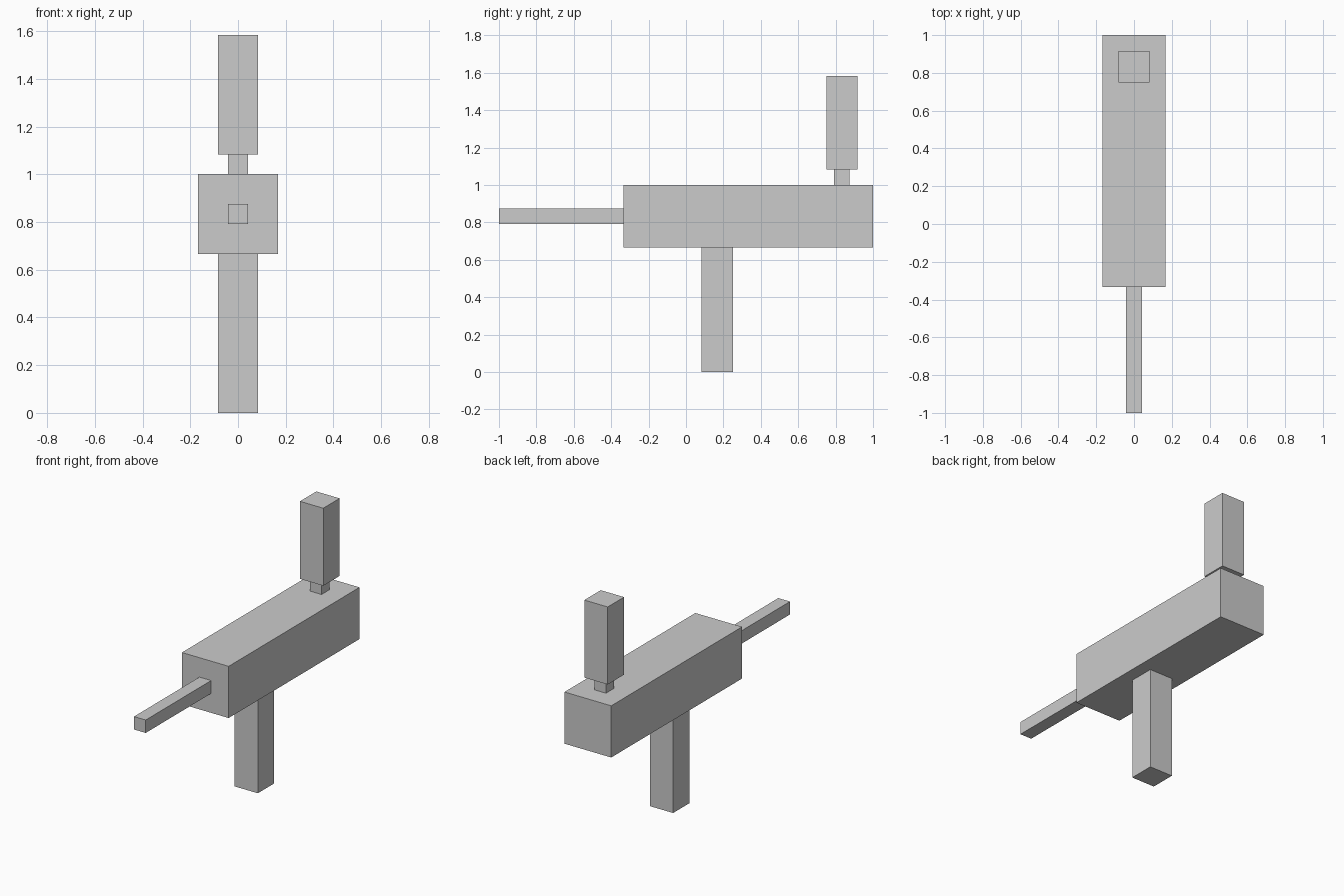
import bpy

if "Cube" in bpy.data.objects:
    bpy.data.objects.remove(bpy.data.objects["Cube"])

U = 1 / 24  # modelling grid step


def box(name, x, y, z):
    """Box spanning the given (min, max) ranges, in grid steps."""
    ranges = (x, y, z)
    bpy.ops.mesh.primitive_cube_add(
        size=1, location=[(a + b) / 2 * U for a, b in ranges])
    obj = bpy.context.object
    obj.name = obj.data.name = name
    obj.scale = [(b - a) * U for a, b in ranges]
    bpy.ops.object.transform_apply(location=False, rotation=False, scale=True)
    return obj


# Main body with the thin barrel at the front
box("body", (-4, 4), (-8, 24), (16, 24))
box("barrel", (-1, 1), (-24, -8), (19, 21))

# Handle below
box("handle", (-2, 2), (2, 6), (0, 16))

# Upright container on a short neck
box("container_neck", (-1, 1), (19, 21), (24, 26))
box("container", (-2, 2), (18, 22), (26, 38))
